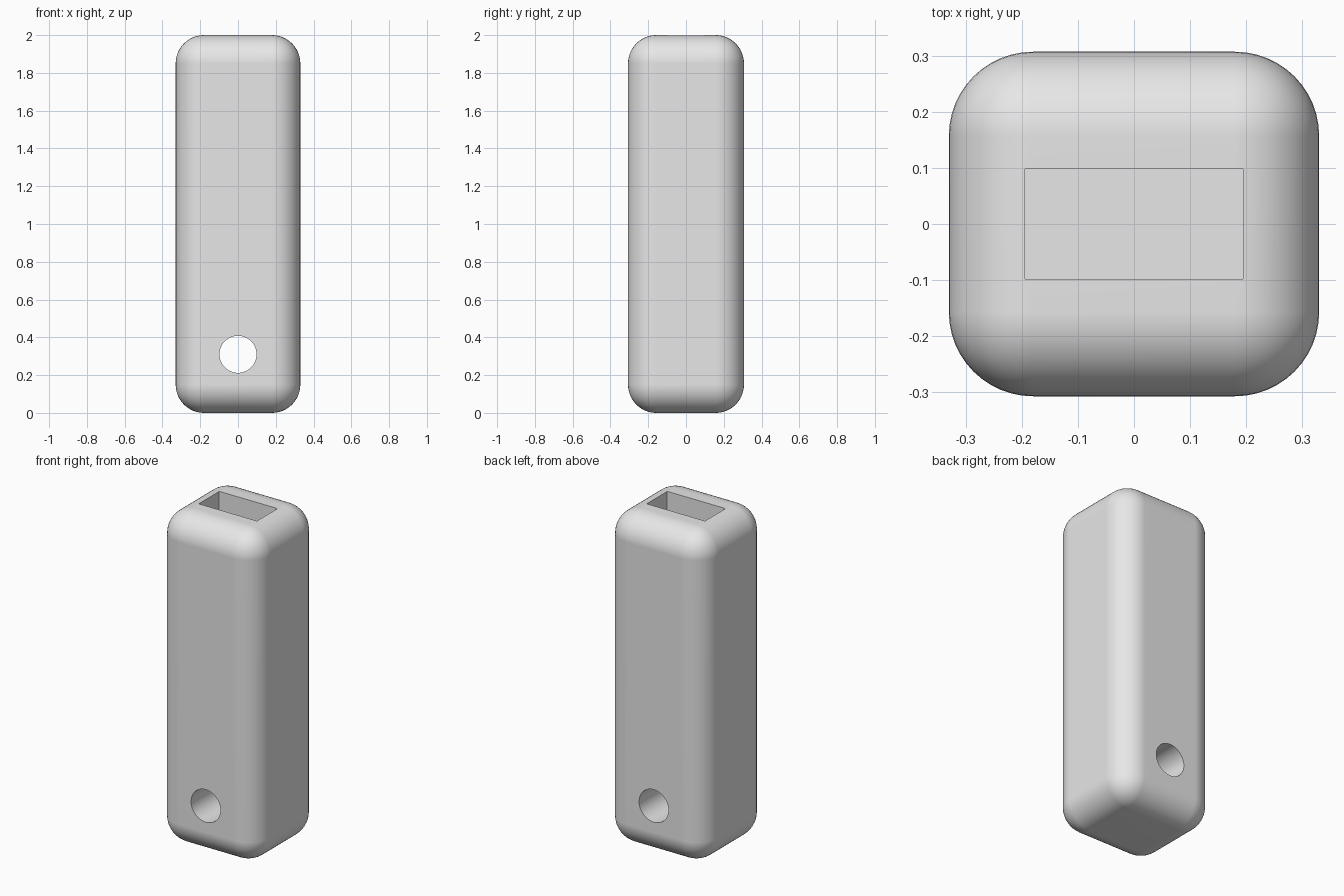
import bpy
import math

default = bpy.data.objects.get("Cube")
if default:
    bpy.data.objects.remove(default, do_unlink=True)

WIDTH, DEPTH, HEIGHT = 0.66, 0.614, 2.0
CORNER = 0.15
SLOT_FLOOR = 1.0

grey = bpy.data.materials.new("light_grey")
grey.use_nodes = True
colour = (0.8, 0.8, 0.8, 1.0)
grey.diffuse_color = colour
grey.node_tree.nodes["Principled BSDF"].inputs["Base Color"].default_value = colour


def box(name, size, centre):
    bpy.ops.mesh.primitive_cube_add(size=1, location=centre)
    obj = bpy.context.object
    obj.name = name
    obj.scale = size
    bpy.ops.object.transform_apply(location=True, rotation=False, scale=True)
    return obj


def cut(target, cutter):
    """Subtract the cutter from the target, then drop the cutter."""
    cutter.hide_render = True
    bpy.context.view_layer.objects.active = target
    mod = target.modifiers.new("Cut", 'BOOLEAN')
    mod.operation = 'DIFFERENCE'
    mod.solver = 'EXACT'
    mod.object = cutter
    bpy.ops.object.modifier_apply(modifier=mod.name)
    bpy.data.objects.remove(cutter, do_unlink=True)


# Rounded body
body = box("body", (WIDTH, DEPTH, HEIGHT), (0, 0, HEIGHT / 2))
body.data.materials.append(grey)
bevel = body.modifiers.new("Rounded corners", 'BEVEL')
bevel.width = CORNER
bevel.segments = 12
bpy.ops.object.modifier_apply(modifier=bevel.name)

# Rectangular socket in the top
slot_top = HEIGHT + 0.1
cut(body, box("slot_cutter", (0.388, 0.196, slot_top - SLOT_FLOOR),
              (0, 0, (slot_top + SLOT_FLOOR) / 2)))

# Round strap hole from front to back
bpy.ops.mesh.primitive_cylinder_add(vertices=64, radius=0.098, depth=1,
                                    location=(0, 0, 0.31),
                                    rotation=(math.pi / 2, 0, 0))
bpy.context.object.name = "strap_hole_cutter"
cut(body, bpy.context.object)

# Smooth rounding with crisp cut edges
bpy.ops.object.select_all(action='DESELECT')
body.select_set(True)
bpy.context.view_layer.objects.active = body
bpy.ops.object.shade_smooth_by_angle(angle=math.radians(30))
weighted = body.modifiers.new("Flat side shading", 'WEIGHTED_NORMAL')
weighted.keep_sharp = True
